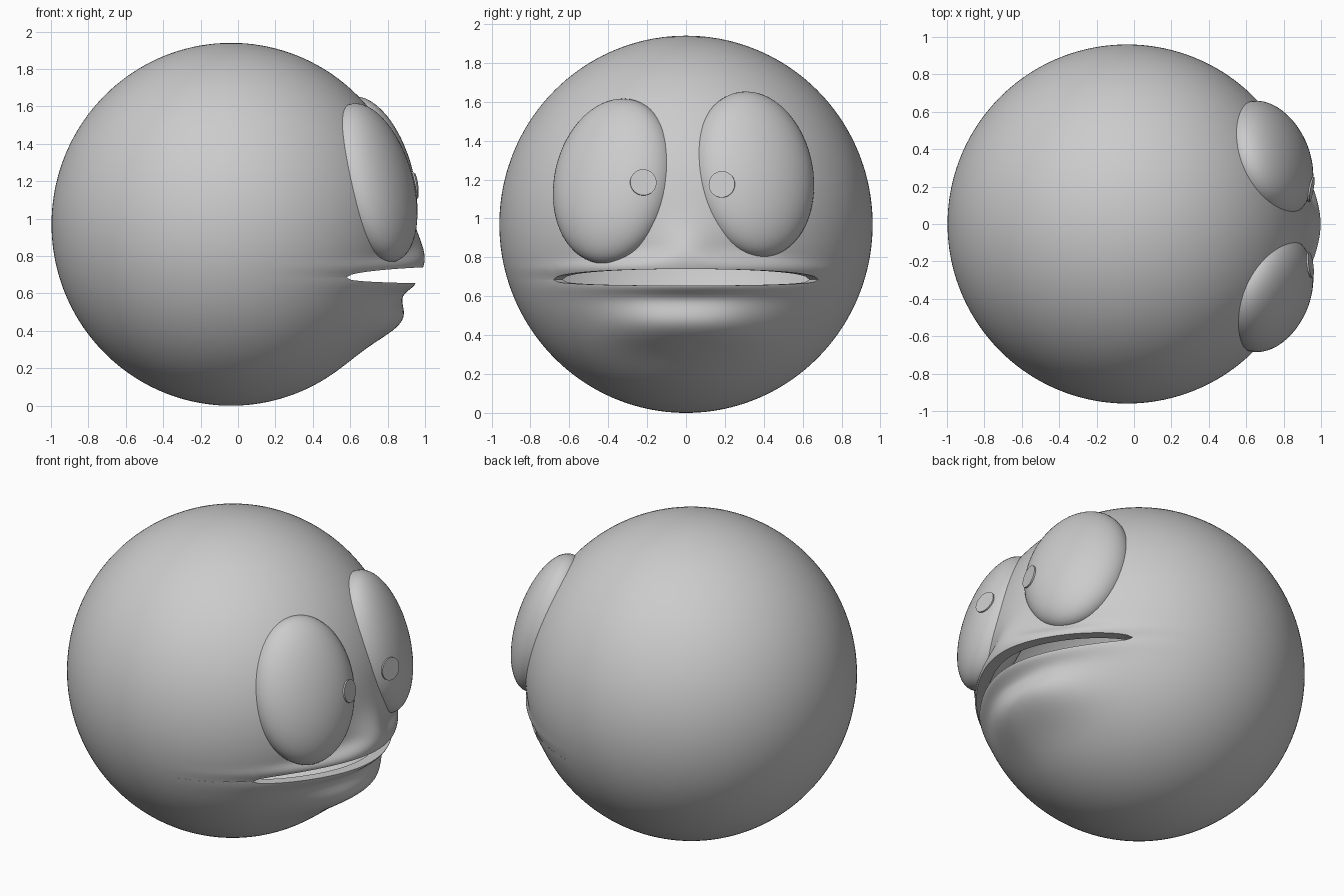
import bpy, bmesh, math
from mathutils import Vector, Matrix

if "Cube" in bpy.data.objects:
    bpy.data.objects.remove(bpy.data.objects["Cube"])

grey = bpy.data.materials.new("plain_grey")
grey.diffuse_color = (0.6, 0.6, 0.6, 1)
grey.use_nodes = True
grey.node_tree.nodes["Principled BSDF"].inputs["Base Color"].default_value = grey.diffuse_color


def make_object(name, bm):
    mesh = bpy.data.meshes.new(name)
    bm.to_mesh(mesh)
    bm.free()
    ob = bpy.data.objects.new(name, mesh)
    bpy.context.collection.objects.link(ob)
    mesh.materials.append(grey)
    bpy.context.view_layer.objects.active = ob
    ob.select_set(True)
    bpy.ops.object.shade_smooth_by_angle(angle=math.radians(50))
    ob.select_set(False)
    return ob


def bump(v, width, power=2):
    return math.exp(-abs(v / width) ** power)


# Head: a ball shell, upper and lower halves meeting except at the mouth slit
CX, CZ, R, RZ = -0.037, 0.97, 0.96, 0.97
COLS, CORNER = 180, math.radians(48)
MOUTH_Z = 0.685


def swell(y, z, upper):
    """Forward push that shapes the lips, the nose ridge and the chin."""
    if upper:
        width = 0.16 + 0.3 * bump(z - 0.74, 0.06)
        return 0.095 * bump(z - 0.755, 0.18) * bump(y, width)
    lip = 0.072 * bump(z - 0.655, 0.05) * bump(y, 0.46)
    chin = 0.1 * bump(z - 0.45, 0.12) * bump(y, 0.38, 3)
    return lip + chin


def head_point(lon, t, upper):
    open_ = max(0.0, 1 - (lon / CORNER) ** 2)
    edge_z = MOUTH_Z + (0.055 * open_ ** 0.5 if upper else -0.03 * open_ ** 0.35)
    edge = math.asin((edge_z - CZ) / RZ)
    pole = math.pi / 2 if upper else -math.pi / 2
    lat = edge + (pole - edge) * t ** 1.4       # rows are closer near the mouth
    x = CX + R * math.cos(lat) * math.cos(lon)
    y = R * math.cos(lat) * math.sin(lon)
    z = CZ + RZ * math.sin(lat)
    if math.cos(lon) > 0:
        x += swell(y, z, upper) * min(1, math.cos(lon) * 3)
    return Vector((x, y, z))


bm = bmesh.new()
for upper, rows in ((True, 60), (False, 50)):
    lons = [2 * math.pi * (i - COLS // 2) / COLS for i in range(COLS)]
    grid = [[bm.verts.new(head_point(lon, j / rows, upper)) for lon in lons]
            for j in range(rows + 1)]
    for j in range(rows):
        for i in range(COLS):
            k = (i + 1) % COLS
            quad = (grid[j][i], grid[j][k], grid[j + 1][k], grid[j + 1][i])
            bm.faces.new(quad if upper else quad[::-1])
    # lip turned into the mouth
    inner = [bm.verts.new(Vector((v.co.x * 0.93, v.co.y * 0.93, v.co.z)))
             for v in grid[0]]
    for i in range(COLS - 1):
        if max(abs(lons[i]), abs(lons[i + 1])) <= CORNER + 1e-4:
            quad = (inner[i], inner[i + 1], grid[0][i + 1], grid[0][i])
            bm.faces.new(quad if upper else quad[::-1])
bmesh.ops.remove_doubles(bm, verts=bm.verts, dist=0.0003)
bmesh.ops.delete(bm, geom=[v for v in bm.verts if not v.link_faces], context='VERTS')
make_object("head", bm)


# Eyes: flattened ellipsoids lying on the head, each with a thin pupil disc
def eye(side, centre, long_dir, across_dir, half, pupil_yz):
    c = Vector(centre)
    up = Vector(long_dir).normalized()
    out = Vector(across_dir).cross(up).normalized()
    if out.x < 0:
        out = -out
    across = up.cross(out)
    rot = Matrix((across, up, out)).transposed()
    bm = bmesh.new()
    bmesh.ops.create_uvsphere(bm, u_segments=64, v_segments=32, radius=1)
    bmesh.ops.transform(bm, verts=bm.verts, matrix=Matrix.Translation(c)
                        @ rot.to_4x4() @ Matrix.Diagonal((*half, 1)))
    make_object(side + "_eye", bm)

    # cast along x onto the ellipsoid to seat the pupil
    to_unit = Matrix.Diagonal([1 / h for h in half]) @ rot.transposed()
    p = to_unit @ (Vector((c.x, *pupil_yz)) - c)
    d = to_unit @ Vector((1, 0, 0))
    b, a = p.dot(d), d.dot(d)
    s = (-b + math.sqrt(max(0, b * b - a * (p.dot(p) - 1)))) / a
    normal = (to_unit.transposed() @ (p + d * s)).normalized()
    spot = Vector((c.x + s, *pupil_yz)) + normal * 0.002
    bm = bmesh.new()
    bmesh.ops.create_cone(bm, cap_ends=True, segments=40, radius1=0.068,
                          radius2=0.068, depth=0.009)
    bmesh.ops.transform(bm, verts=bm.verts, matrix=Matrix.Translation(spot)
                        @ normal.to_track_quat('Z', 'Y').to_matrix().to_4x4())
    make_object(side + "_pupil", bm)


eye("right", (0.72, -0.3725, 1.192), (-0.22, 0.13, 0.84), (0.27, 0.63, 0),
    (0.325, 0.44, 0.19), (-0.22, 1.185))
eye("left", (0.72, 0.348, 1.227), (-0.22, -0.10, 0.84), (0.27, -0.63, 0),
    (0.325, 0.44, 0.19), (0.185, 1.175))
